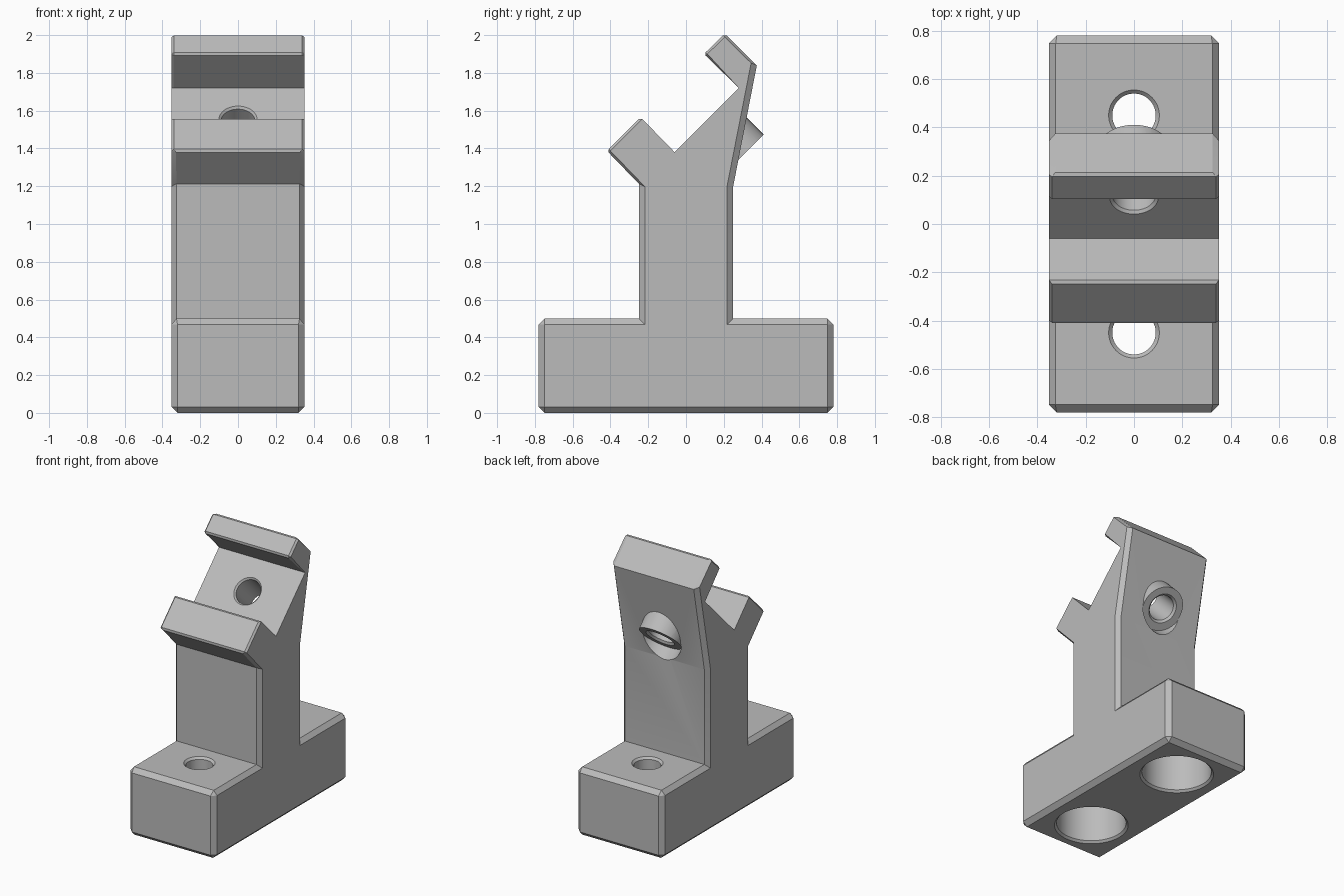
import bpy, bmesh, math
from mathutils import Vector, Matrix

default = bpy.data.objects.get("Cube")
if default:
    bpy.data.objects.remove(default)

HALF_WIDTH = 0.352
CHAMFER = 0.032

grey = bpy.data.materials.new("plain grey")
grey.use_nodes = True
colour = (0.5, 0.5, 0.5, 1)
grey.diffuse_color = colour
grey.node_tree.nodes["Principled BSDF"].inputs["Base Color"].default_value = colour


def make_object(name, bm):
    bmesh.ops.recalc_face_normals(bm, faces=bm.faces)
    mesh = bpy.data.meshes.new(name)
    bm.to_mesh(mesh)
    bm.free()
    mesh.materials.append(grey)
    obj = bpy.data.objects.new(name, mesh)
    bpy.context.collection.objects.link(obj)
    return obj


def lathe(name, profile, origin, axis, sides=64):
    """Closed solid turned from (radius, distance) pairs along an axis."""
    bm = bmesh.new()
    rings = [[bm.verts.new((r * math.cos(math.tau * i / sides),
                            r * math.sin(math.tau * i / sides), t))
              for i in range(sides)] for r, t in profile]
    for a, b in zip(rings, rings[1:]):
        for i in range(sides):
            j = (i + 1) % sides
            bm.faces.new((a[i], a[j], b[j], b[i]))
    bm.faces.new(rings[0])
    bm.faces.new(rings[-1])
    turn = Vector(axis).to_track_quat("Z", "Y").to_matrix().to_4x4()
    bm.transform(Matrix.Translation(origin) @ turn)
    return make_object(name, bm)


def apply_modifier(obj, mod):
    bpy.context.view_layer.objects.active = obj
    bpy.ops.object.modifier_apply(modifier=mod.name)


def combine(obj, tool, operation):
    mod = obj.modifiers.new(tool.name, "BOOLEAN")
    mod.operation, mod.solver, mod.object = operation, "EXACT", tool
    apply_modifier(obj, mod)
    bpy.data.objects.remove(tool)


# Side outline: y, z, chamfer weight of the next side edge, of the cross edge
L = 0.4
outline = [
    (-0.78, 0, 1, 1), (0.78, 0, 1, 1), (0.78, 0.5, 1, 1),
    (0.25, 0.5, 1, 0), (0.25, 1.2, 1, 0), (0.375, 1.84, L, 0),
    (0.205, 2.008, L, L), (0.095, 1.9, L, L), (0.28, 1.72, 0, 0),
    (-0.06, 1.38, 0, 0), (-0.24, 1.565, L, L), (-0.418, 1.387, L, L),
    (-0.25, 1.213, 1, 0), (-0.25, 0.5, 1, 0), (-0.78, 0.5, 1, 1),
]
bm = bmesh.new()
weight = bm.edges.layers.float.new("bevel_weight_edge")
sides = [[bm.verts.new((x, p[0], p[1])) for p in outline]
         for x in (-HALF_WIDTH, HALF_WIDTH)]
for side in sides:
    bm.faces.new(side)
count = len(outline)
for i, point in enumerate(outline):
    j = (i + 1) % count
    bm.faces.new((sides[0][i], sides[0][j], sides[1][j], sides[1][i]))
    for side in sides:
        bm.edges.get((side[i], side[j]))[weight] = point[2]
    bm.edges.get((sides[0][i], sides[1][i]))[weight] = point[3]
bracket = make_object("bracket", bm)

# Chamfered edges
bevel = bracket.modifiers.new("chamfer", "BEVEL")
bevel.limit_method = "WEIGHT"
bevel.width, bevel.segments = CHAMFER, 1
bevel.use_clamp_overlap = False
apply_modifier(bracket, bevel)

# Boss on the back and the slanted bolt hole with its trimmed seat
seat, slope = (0, 0.11, 1.555), (0, 1, -1)
boss = lathe("boss", [(0.155, 0.08), (0.155, 0.35)], seat, slope)
combine(bracket, boss, "UNION")
bolt_hole = lathe("bolt_hole", [
    (0.12, -0.015), (0.09, 0.015), (0.09, 0.255), (0.105, 0.27),
    (0.16, 0.27), (0.16, 0.6)], seat, slope)
combine(bracket, bolt_hole, "DIFFERENCE")

# Counterbored mounting holes in the base
for y in (-0.45, 0.45):
    hole = lathe("mounting_hole", [
        (0.265, -0.015), (0.235, 0.015), (0.235, 0.35), (0.09, 0.35),
        (0.09, 0.485), (0.12, 0.515)], (0, y, 0), (0, 0, 1))
    combine(bracket, hole, "DIFFERENCE")

bpy.ops.object.select_all(action="DESELECT")
bracket.select_set(True)
bpy.context.view_layer.objects.active = bracket
bpy.ops.object.shade_smooth_by_angle(angle=math.radians(25))
